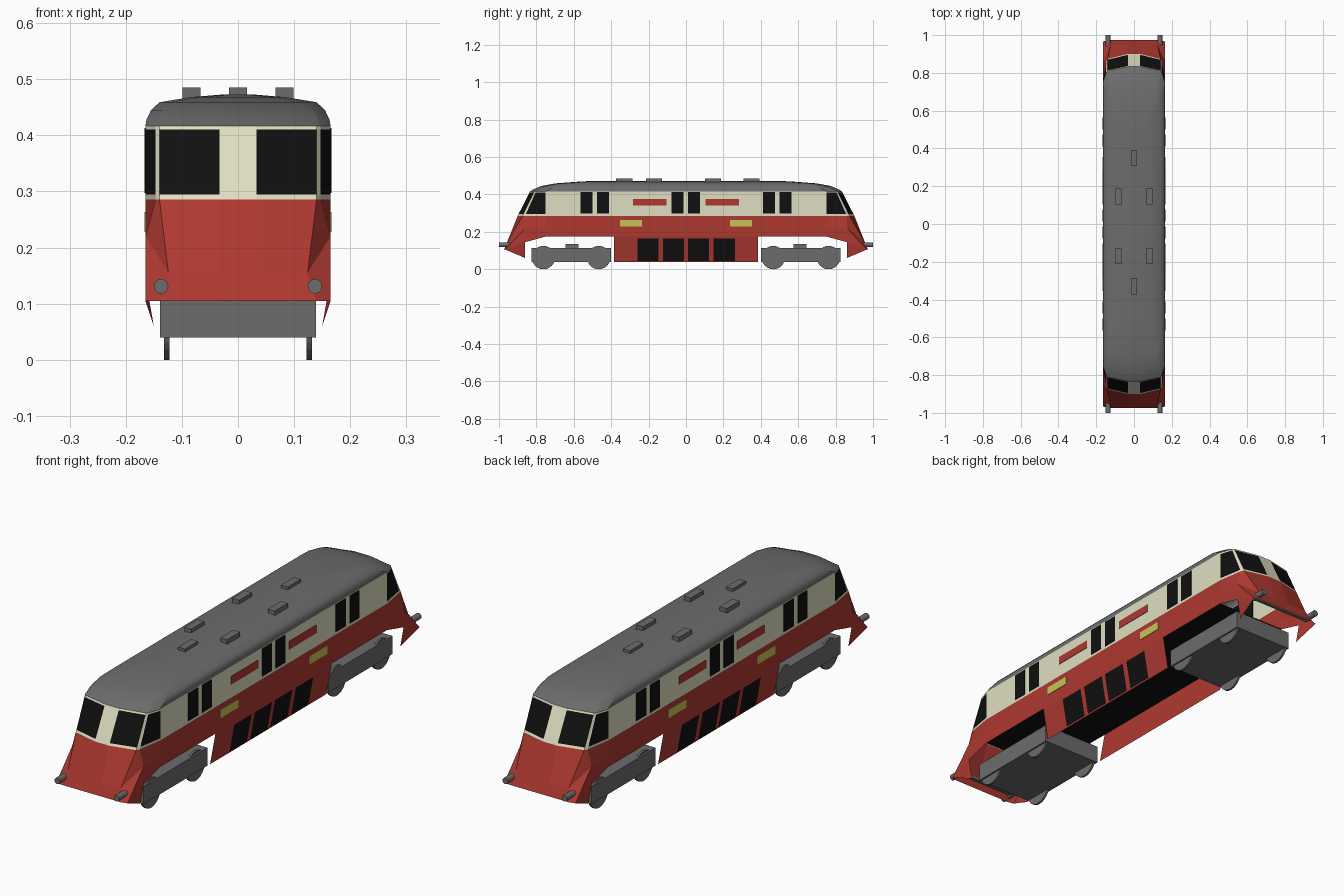
import bpy, bmesh, math
from mathutils import Matrix, Vector

if "Cube" in bpy.data.objects:
    bpy.data.objects.remove(bpy.data.objects["Cube"])


def material(name, r, g, b):
    m = bpy.data.materials.new(name)
    m.diffuse_color = (r, g, b, 1)
    m.use_nodes = True
    m.node_tree.nodes["Principled BSDF"].inputs["Base Color"].default_value = m.diffuse_color
    return m


RED = material("red paint", 0.42, 0.04, 0.03)
CREAM = material("cream paint", 0.74, 0.73, 0.54)
GREY = material("grey metal", 0.15, 0.15, 0.15)
BLACK = material("black glass", 0.005, 0.005, 0.005)
YELLOW = material("yellow plate", 0.58, 0.55, 0.10)


def finish(bm, name, *mats):
    me = bpy.data.meshes.new(name)
    bm.to_mesh(me)
    bm.free()
    ob = bpy.data.objects.new(name, me)
    bpy.context.collection.objects.link(ob)
    for m in mats:
        me.materials.append(m)
    return ob


def box(name, mat, x0, x1, y0, y1, z0, z1):
    bm = bmesh.new()
    bmesh.ops.create_cube(bm, size=1, matrix=Matrix.Translation(
        ((x0 + x1) / 2, (y0 + y1) / 2, (z0 + z1) / 2)) @ Matrix.Diagonal((x1 - x0, y1 - y0, z1 - z0, 1)))
    return finish(bm, name, mat)


def cylinder(name, mat, centre, r, depth, axis, sides=24):
    bm = bmesh.new()
    rot = Matrix.Rotation(math.pi / 2, 4, 'Y' if axis == 'x' else 'X')
    bmesh.ops.create_cone(bm, cap_ends=True, segments=sides, radius1=r, radius2=r,
                          depth=depth, matrix=Matrix.Translation(centre) @ rot)
    return finish(bm, name, mat)


def ring(bm, quarter):
    # four mirrored copies of the front right quarter outline
    right = [(x, y, z) for x, y, z in quarter] + [(x, -y, z) for x, y, z in quarter[::-1]]
    return [bm.verts.new(p) for p in right + [(-x, y, z) for x, y, z in right[::-1]]]


def column(i):
    # 0 front pane, 1 corner post, 2 side pane, 3 long side, 7 centre post
    k = i % 8
    return k if k == 7 else min(k, 6 - k)


# body shell: outlines from bottom edge up to the gutter
def cab(z, t):
    return [(0.033, -0.90 + 0.067 * t, z), (0.140, -0.874 + 0.064 * t, z),
            (0.147, -0.860 + 0.058 * t, z), (0.165, -0.75, z)]


levels = [
    [(0.033, -0.973, 0.105), (0.140, -0.973, 0.105), (0.165, -0.966, 0.105), (0.165, -0.75, 0.175)],
    [(0.033, -0.952, 0.155), (0.124, -0.950, 0.155), (0.165, -0.860, 0.220), (0.165, -0.75, 0.220)],
    cab(0.286, 0), cab(0.295, 0.07), cab(0.410, 0.95), cab(0.417, 1)]
bm = bmesh.new()
rings = [ring(bm, q) for q in levels]
for lv in range(5):
    lo, hi = rings[lv], rings[lv + 1]
    for i in range(16):
        j, col = (i + 1) % 16, column(i)
        if lv == 0 and col == 2:
            continue
        f = bm.faces.new((lo[i], lo[j], hi[j], hi[i]))
        f.material_index = 0 if lv < 2 else 1
        if lv == 3 and col in (0, 2):
            f.material_index = 2
# nose sides with wheel arch and tucked-in skirt corner
lo, hi = rings[0], rings[1]
for c, d in ((2, 3), (5, 4), (10, 11), (13, 12)):
    sx = 1 if lo[c].co.x > 0 else -1
    sy = 1 if lo[c].co.y > 0 else -1
    e = bm.verts.new((sx * 0.165, sy * 0.86, 0.145))
    s = bm.verts.new((sx * 0.15, sy * 0.86, 0.06))
    bm.faces.new((hi[c], hi[d], lo[d], e, lo[c]))
    bm.faces.new((lo[c], e, s))
# floor
f = bm.faces.new((lo[3], lo[4], lo[11], lo[12]))
f.material_index = 2
bmesh.ops.recalc_face_normals(bm, faces=bm.faces)
finish(bm, "body_shell", RED, CREAM, BLACK)

# roof
roof_levels = [
    cab(0.417, 1),
    [(0.033, -0.815, 0.428), (0.14, -0.785, 0.428), (0.145, -0.778, 0.428), (0.163, -0.73, 0.428)],
    [(0.033, -0.775, 0.445), (0.125, -0.75, 0.445), (0.135, -0.74, 0.445), (0.155, -0.69, 0.445)],
    [(0.033, -0.70, 0.459), (0.105, -0.68, 0.459), (0.12, -0.665, 0.459), (0.14, -0.62, 0.459)],
    [(0.025, -0.58, 0.468), (0.055, -0.565, 0.468), (0.07, -0.55, 0.468), (0.085, -0.52, 0.468)],
    [(0.005, -0.49, 0.473), (0.015, -0.48, 0.473), (0.02, -0.47, 0.473), (0.025, -0.45, 0.473)]]
bm = bmesh.new()
rings = [ring(bm, q) for q in roof_levels]
for lo, hi in zip(rings, rings[1:]):
    for i in range(16):
        j = (i + 1) % 16
        bm.faces.new((lo[i], lo[j], hi[j], hi[i]))
bm.faces.new(rings[-1])
bmesh.ops.recalc_face_normals(bm, faces=bm.faces)
roof = finish(bm, "roof", GREY)
roof.select_set(True)
bpy.context.view_layer.objects.active = roof
bpy.ops.object.shade_smooth_by_angle(angle=math.radians(30))

# roof vents
for x, y in ((0, 0.35), (0, -0.33), (0.083, 0.145), (-0.083, 0.145), (0.083, -0.17), (-0.083, -0.17)):
    box("roof_vent", GREY, x - 0.016, x + 0.016, y - 0.043, y + 0.043, 0.462, 0.485)


# middle side panels, leaning in, with dark grilles
def panel(name, mat, sx, y0, y1, z0, z1, out=0.0):
    bm = bmesh.new()
    at = lambda z: sx * (0.14 + 0.025 * (z - 0.04) / 0.135 + out)
    v = [bm.verts.new((at(z), y, z)) for y, z in ((y0, z0), (y1, z0), (y1, z1), (y0, z1))]
    bm.faces.new(v if sx > 0 else v[::-1])
    return finish(bm, name, mat)


for sx in (1, -1):
    panel("middle_skirt", RED, sx, -0.385, 0.385, 0.04, 0.175)
    for y in (-0.203, -0.067, 0.067, 0.205):
        panel("skirt_grille", BLACK, sx, y - 0.057, y + 0.057, 0.045, 0.165, 0.002)

    # side windows, stripes and plates
    def plate(name, mat, yc, w, z0, z1):
        a, b = sorted((sx * 0.163, sx * 0.167))
        box(name, mat, a, b, yc - w / 2, yc + w / 2, z0, z1)

    for y in (-0.533, -0.443, -0.046, 0.044, 0.443, 0.533):
        plate("side_window", BLACK, y, 0.064, 0.297, 0.413)
    for y in (-0.193, 0.193):
        plate("side_stripe", RED, y, 0.18, 0.342, 0.376)
    for y in (-0.295, 0.295):
        plate("side_plate", YELLOW, y, 0.118, 0.228, 0.263)

# running gear and buffers
for sy in (1, -1):
    y0, y1 = sorted((sy * 0.40, sy * 0.825))
    box("bogie_frame", GREY, -0.139, 0.139, y0, y1, 0.04, 0.115)
    box("bogie_pivot", GREY, -0.06, 0.06, sy * 0.61 - 0.034, sy * 0.61 + 0.034, 0.115, 0.135)
    box("buffer_bar", GREY, -0.139, 0.139, sy * 0.94 - 0.007, sy * 0.94 + 0.007, 0.12, 0.134)
    for sx in (1, -1):
        for y in (0.762, 0.467):
            cylinder("wheel", GREY, (sx * 0.127, sy * y, 0.0625), 0.0625, 0.009, 'x')
        cylinder("buffer", GREY, (sx * 0.137, sy * 0.965, 0.131), 0.013, 0.07, 'y', 16)
